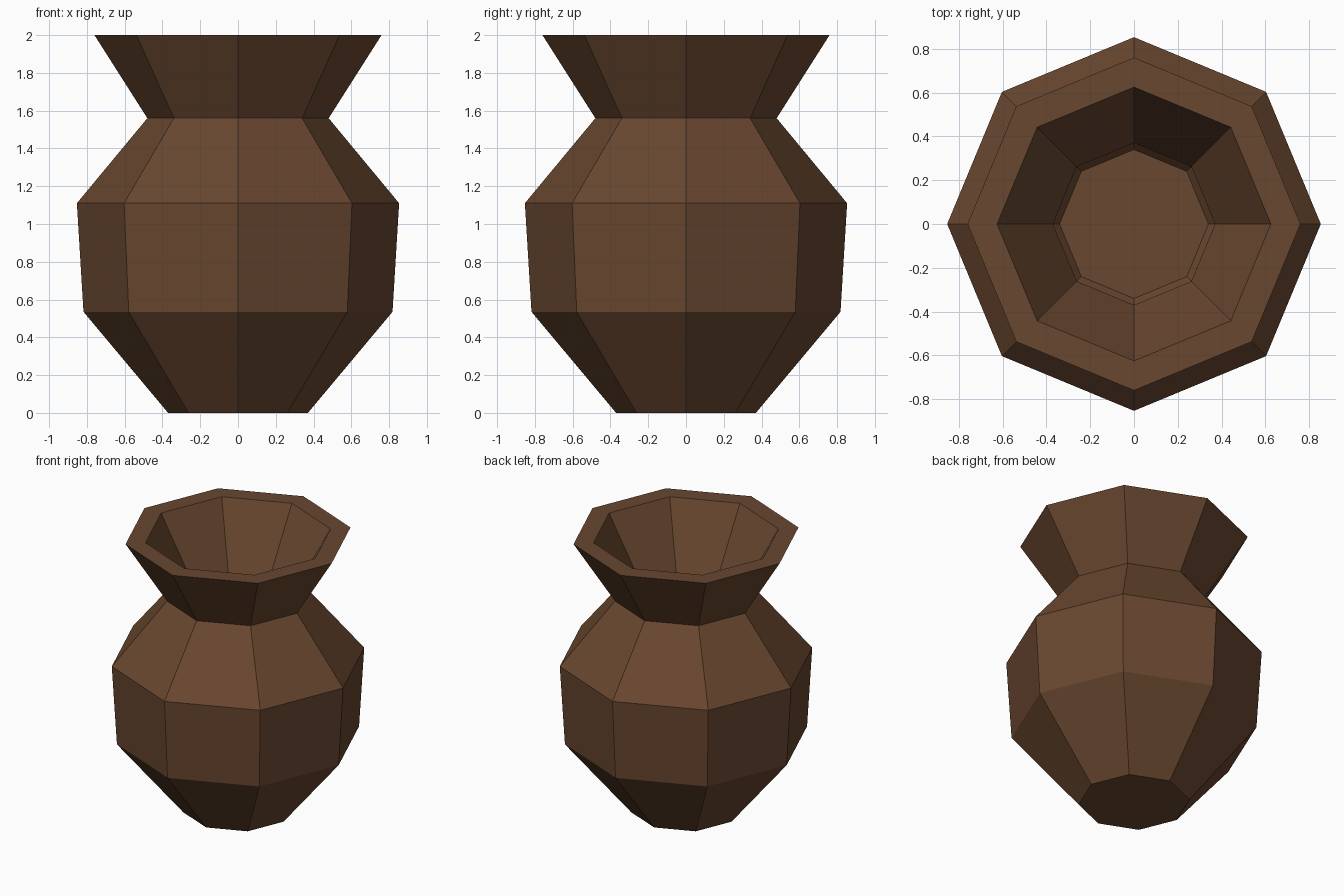
import bpy
import bmesh
from math import cos, sin, pi

cube = bpy.data.objects.get("Cube")
if cube:
    bpy.data.objects.remove(cube, do_unlink=True)

SIDES = 8

# Fired clay colour
clay = bpy.data.materials.new("brown clay")
clay.use_nodes = True
colour = (0.14, 0.063, 0.029, 1)
clay.diffuse_color = colour
clay.node_tree.nodes["Principled BSDF"].inputs["Base Color"].default_value = colour

# Wall profile (radius, height): up the outside, over the rim, down the inside
outside = [(0.37, 0), (0.818, 0.535), (0.853, 1.11), (0.48, 1.56), (0.76, 2)]
inside = [(0.625, 2), (0.37, 1.555), (0.735, 1.07), (0.71, 0.575), (0.34, 0.1)]


def lathe(name, profile, material):
    """Faceted turned solid, closed by a flat face at each end of the profile."""
    bm = bmesh.new()
    rings = []
    for radius, z in profile:
        angles = [2 * pi * i / SIDES for i in range(SIDES)]
        rings.append([bm.verts.new((radius * cos(a), radius * sin(a), z)) for a in angles])
    for low, high in zip(rings, rings[1:]):
        for i in range(SIDES):
            j = (i + 1) % SIDES
            bm.faces.new((low[i], low[j], high[j], high[i]))
    bm.faces.new(rings[0][::-1])
    bm.faces.new(rings[-1])
    bmesh.ops.recalc_face_normals(bm, faces=bm.faces)
    mesh = bpy.data.meshes.new(name)
    bm.to_mesh(mesh)
    bm.free()
    mesh.materials.append(material)
    obj = bpy.data.objects.new(name, mesh)
    bpy.context.collection.objects.link(obj)
    return obj


# Hollow pot with flared neck
lathe("clay_pot", outside + inside, clay)
